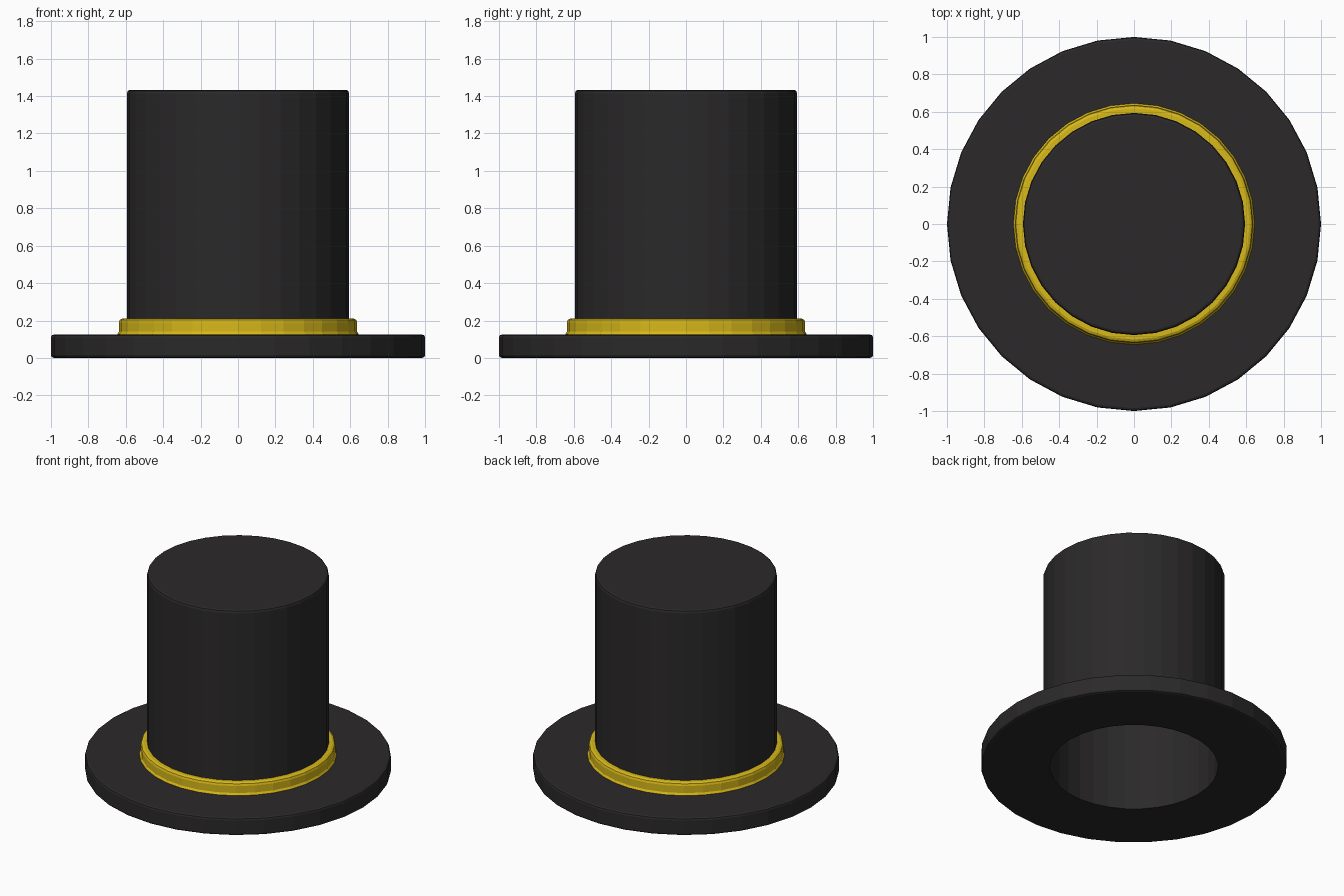
import bpy, bmesh, math

if "Cube" in bpy.data.objects:
    bpy.data.objects.remove(bpy.data.objects["Cube"])

SIDES = 32


def material(name, color):
    m = bpy.data.materials.new(name)
    m.diffuse_color = (*color, 1)
    m.use_nodes = True
    m.node_tree.nodes["Principled BSDF"].inputs["Base Color"].default_value = m.diffuse_color
    return m


def lathe(name, profile, mat, closed):
    """Spin an (r, z) profile round z; r = 0 becomes a single pole vertex."""
    bm = bmesh.new()
    rings = []
    for r, z in profile:
        if r == 0:
            rings.append([bm.verts.new((0, 0, z))] * SIDES)
        else:
            rings.append([bm.verts.new((r * math.cos(2 * math.pi * i / SIDES),
                                        r * math.sin(2 * math.pi * i / SIDES), z))
                          for i in range(SIDES)])
    pairs = list(zip(rings, rings[1:]))
    if closed:
        pairs.append((rings[-1], rings[0]))
    for a, b in pairs:
        for i in range(SIDES):
            j = (i + 1) % SIDES
            quad = list(dict.fromkeys((a[i], a[j], b[j], b[i])))
            bm.faces.new(quad)
    bmesh.ops.recalc_face_normals(bm, faces=bm.faces)
    mesh = bpy.data.meshes.new(name)
    bm.to_mesh(mesh)
    bm.free()
    mesh.materials.append(mat)
    obj = bpy.data.objects.new(name, mesh)
    bpy.context.collection.objects.link(obj)
    return obj


black = material("black_felt", (0.024, 0.022, 0.023))
gold = material("gold_ribbon", (0.68, 0.48, 0.01))

# Hollow hat: crown outside, brim, then up the inside
lathe("hat_body", [
    (0, 1.433), (0.578, 1.433), (0.589, 1.428), (0.594, 1.415),
    (0.594, 0.125), (0.985, 0.125), (0.996, 0.12), (1.0, 0.11),
    (1.0, 0.015), (0.996, 0.005), (0.985, 0),
    (0.55, 0), (0.55, 1.39), (0, 1.39)], black, False)

# Ribbon band round the foot of the crown
lathe("ribbon_band", [
    (0.585, 0.115), (0.645, 0.115), (0.645, 0.128), (0.637, 0.14),
    (0.637, 0.19), (0.632, 0.204), (0.618, 0.211), (0.585, 0.211)], gold, True)
